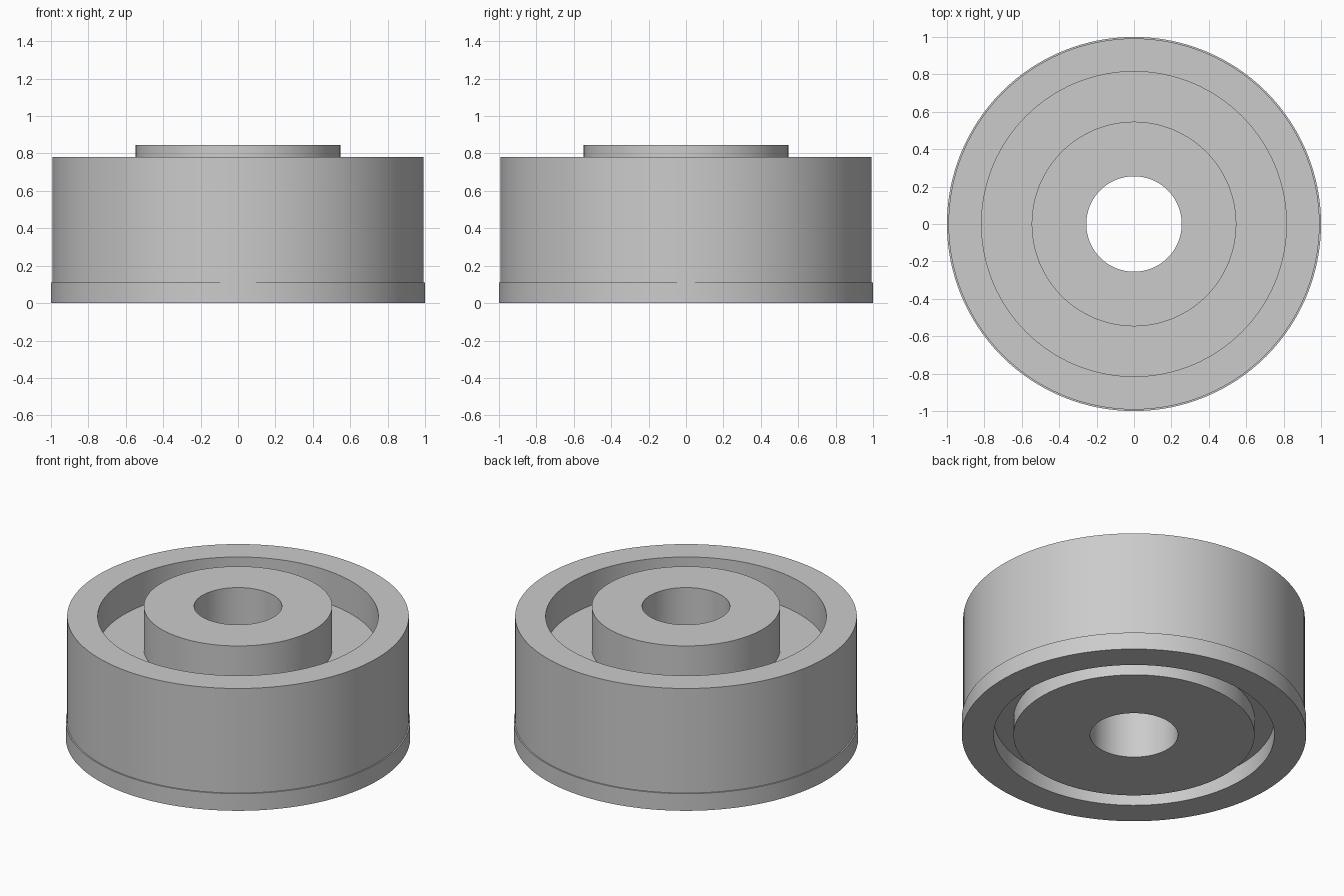
import bpy
import bmesh
import math

cube = bpy.data.objects.get("Cube")
if cube:
    bpy.data.objects.remove(cube, do_unlink=True)

SEGMENTS = 128

# Plain grey finish
grey = bpy.data.materials.new("plain grey")
grey.use_nodes = True
colour = (0.6, 0.6, 0.6, 1)
grey.diffuse_color = colour
grey.node_tree.nodes["Principled BSDF"].inputs["Base Color"].default_value = colour


def lathe(name, profile):
    """Spin a closed (radius, height) profile around the z axis."""
    bm = bmesh.new()
    verts = [bm.verts.new((r, 0, z)) for r, z in profile]
    edges = [bm.edges.new((v, verts[i - 1])) for i, v in enumerate(verts)]
    bmesh.ops.spin(bm, geom=verts + edges, cent=(0, 0, 0), axis=(0, 0, 1),
                   angle=math.tau, steps=SEGMENTS, use_merge=True)
    bmesh.ops.remove_doubles(bm, verts=bm.verts[:], dist=0.0001)
    bmesh.ops.recalc_face_normals(bm, faces=bm.faces[:])
    mesh = bpy.data.meshes.new(name)
    bm.to_mesh(mesh)
    bm.free()
    mesh.materials.append(grey)
    obj = bpy.data.objects.new(name, mesh)
    bpy.context.collection.objects.link(obj)
    bpy.ops.object.select_all(action="DESELECT")
    obj.select_set(True)
    bpy.context.view_layer.objects.active = obj
    bpy.ops.object.shade_smooth_by_angle(angle=math.radians(30))
    return obj


# Levels and radii
BORE, HUB, BOSS, INNER, OUTER, FLANGE = 0.255, 0.547, 0.70, 0.815, 0.992, 1.0
GROOVE_Z, FLANGE_Z, WEB_Z, RIM_Z, HUB_Z = 0.11, 0.11, 0.57, 0.78, 0.845

# Wheel body: bored hub, web, rim with a low flange, and a groove underneath
lathe("wheel_body", [
    (BORE, 0), (BORE, HUB_Z),
    (HUB, HUB_Z), (HUB, WEB_Z),
    (INNER, WEB_Z), (INNER, RIM_Z),
    (OUTER, RIM_Z), (OUTER, FLANGE_Z),
    (FLANGE, FLANGE_Z), (FLANGE, 0),
    (INNER, 0), (INNER, GROOVE_Z),
    (BOSS, GROOVE_Z), (BOSS, 0),
])
